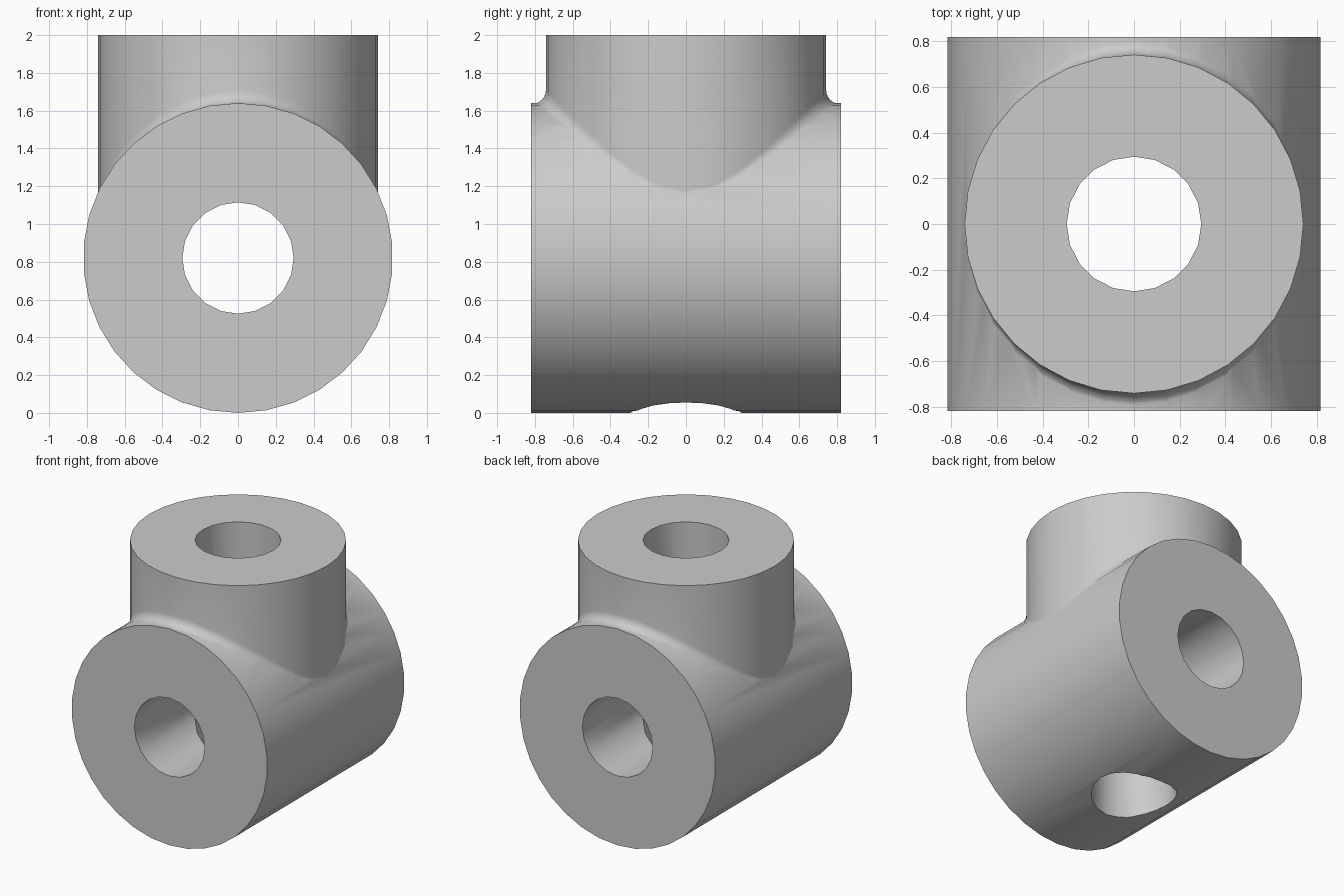
import bpy, bmesh
from math import sin, cos, sqrt, tau, radians
from mathutils import Vector, Matrix

cube = bpy.data.objects.get("Cube")
if cube:
    bpy.data.objects.remove(cube, do_unlink=True)

MAIN_R, STUB_R, BORE_R = 0.82, 0.742, 0.295
AXIS_Z, TOP_Z = 0.82, 2.0
FILLET, SINK = 0.074, 0.005
SIDES, STEPS = 32, 6

grey = bpy.data.materials.new("plain grey")
grey.use_nodes = True
colour = (0.6, 0.6, 0.6, 1)
grey.diffuse_color = colour
grey.node_tree.nodes["Principled BSDF"].inputs["Base Color"].default_value = colour


def make_object(name, bm):
    bmesh.ops.recalc_face_normals(bm, faces=bm.faces)
    mesh = bpy.data.meshes.new(name)
    bm.to_mesh(mesh)
    bm.free()
    mesh.materials.append(grey)
    ob = bpy.data.objects.new(name, mesh)
    bpy.context.collection.objects.link(ob)
    return ob


def cylinder(name, radius, length, sides, lying=False):
    """Cylinder centred on the tube axis height, with a vertex at its top."""
    bm = bmesh.new()
    bmesh.ops.create_cone(bm, cap_ends=True, segments=sides, radius1=radius,
                          radius2=radius, depth=length)
    if lying:
        bm.transform(Matrix.Rotation(radians(90), 4, 'X'))
    bm.transform(Matrix.Translation((0, 0, AXIS_Z)))
    ob = make_object(name, bm)
    ob.hide_render = True
    return ob


def stub_profile(t):
    """Top rim, rolling-ball fillet and buried foot at angle t."""
    out = Vector((cos(t), sin(t), 0))
    reach = MAIN_R - SINK + FILLET
    ball = out * (STUB_R + FILLET)
    ball.z = AXIS_Z + sqrt(reach ** 2 - ball.x ** 2)
    to_tube = Vector((-ball.x, 0, AXIS_Z - ball.z)).normalized()
    points = [out * STUB_R + Vector((0, 0, TOP_Z))]
    points += [ball + FILLET * (-out).slerp(to_tube, i / STEPS)
               for i in range(STEPS + 1)]
    points.append(out * 0.6 + Vector((0, 0, AXIS_Z)))
    return points


def combine(target, other, operation):
    mod = target.modifiers.new(operation.title(), 'BOOLEAN')
    mod.operation, mod.solver, mod.object = operation, 'EXACT', other
    bpy.context.view_layer.objects.active = target
    bpy.ops.object.modifier_apply(modifier=mod.name)
    bpy.data.objects.remove(other, do_unlink=True)


# Lying main tube
body = cylinder("tee_body", MAIN_R, 2 * MAIN_R, 34, lying=True)
body.hide_render = False

# Upright branch with its flared fillet
bm = bmesh.new()
columns = [[bm.verts.new(p) for p in stub_profile(tau * k / SIDES)]
           for k in range(SIDES)]
for k, col in enumerate(columns):
    nxt = columns[(k + 1) % SIDES]
    for i in range(len(col) - 1):
        bm.faces.new((col[i], col[i + 1], nxt[i + 1], nxt[i]))
for end in (0, -1):
    bm.faces.new([col[end] for col in columns])
combine(body, make_object("branch", bm), 'UNION')

# Crossing through bores
combine(body, cylinder("upright_bore", BORE_R, 4, 20), 'DIFFERENCE')
combine(body, cylinder("lying_bore", BORE_R, 4, 20, lying=True), 'DIFFERENCE')

bpy.ops.object.select_all(action='DESELECT')
body.select_set(True)
bpy.context.view_layer.objects.active = body
bpy.ops.object.shade_smooth_by_angle(angle=radians(32))
